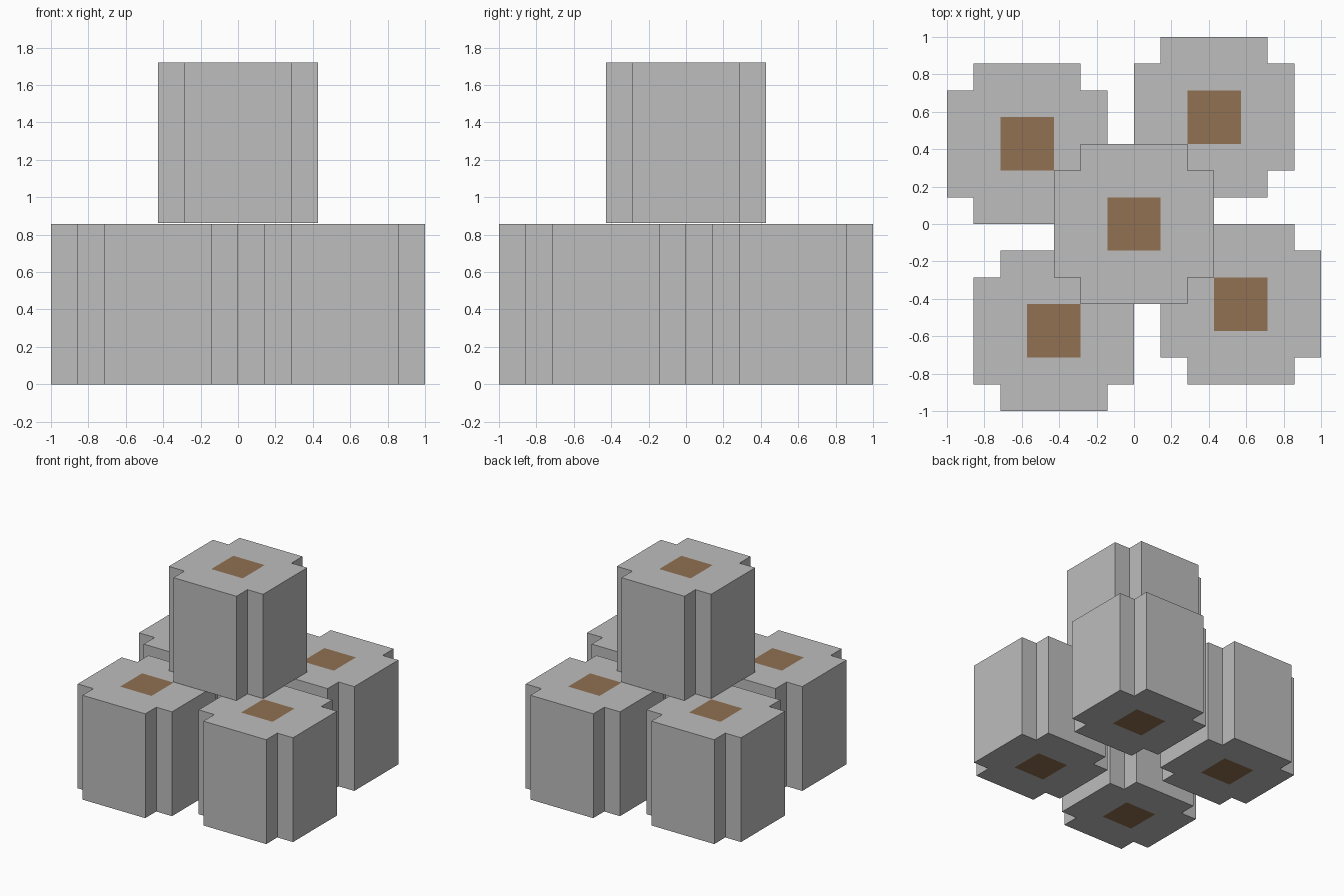
import bpy
import bmesh

if "Cube" in bpy.data.objects:
    bpy.data.objects.remove(bpy.data.objects["Cube"])

U = 1 / 7  # module: each block is 6 modules wide and tall


def material(name, rgb):
    m = bpy.data.materials.new(name)
    m.diffuse_color = (*rgb, 1)
    m.use_nodes = True
    m.node_tree.nodes["Principled BSDF"].inputs["Base Color"].default_value = m.diffuse_color
    return m


grey = material("stone_grey", (0.51, 0.51, 0.51))
brown = material("core_brown", (0.28, 0.165, 0.085))


def notched_block(name, cx, cy, z):
    """Square prism with notched corners and a brown square in both caps."""
    cuts = [-3, -2, -1, 1, 2, 3]
    bm = bmesh.new()
    grid = {}

    def vert(i, j):
        if (i, j) not in grid:
            grid[i, j] = bm.verts.new((cuts[i] * U, cuts[j] * U, 0))
        return grid[i, j]

    # cap cells, leaving out the four corners
    for i in range(5):
        for j in range(5):
            if i in (0, 4) and j in (0, 4):
                continue
            f = bm.faces.new([vert(i, j), vert(i, j + 1), vert(i + 1, j + 1), vert(i + 1, j)])
            f.material_index = int(i == 2 and j == 2)

    # raise the cap into a solid
    res = bmesh.ops.extrude_face_region(bm, geom=bm.faces[:], use_keep_orig=True)
    top = [v for v in res["geom"] if isinstance(v, bmesh.types.BMVert)]
    bmesh.ops.translate(bm, verts=top, vec=(0, 0, 6 * U))
    bmesh.ops.recalc_face_normals(bm, faces=bm.faces[:])

    # brown only on the centre of the two caps
    for f in bm.faces:
        c = f.calc_center_median()
        cap = abs(f.normal.z) > 0.5
        f.material_index = int(cap and abs(c.x) < U / 2 and abs(c.y) < U / 2)

    mesh = bpy.data.meshes.new(name)
    bm.to_mesh(mesh)
    bm.free()
    mesh.materials.append(grey)
    mesh.materials.append(brown)
    ob = bpy.data.objects.new(name, mesh)
    ob.location = (cx, cy, z)
    bpy.context.collection.objects.link(ob)


# four lower blocks in a pinwheel
x, y = 4 * U, -3 * U
for k in range(4):
    notched_block(f"lower_block_{k + 1}", x, y, 0)
    x, y = -y, x

# upper block resting just above the pinwheel
notched_block("upper_block", 0, 0, 6 * U + 0.005)
